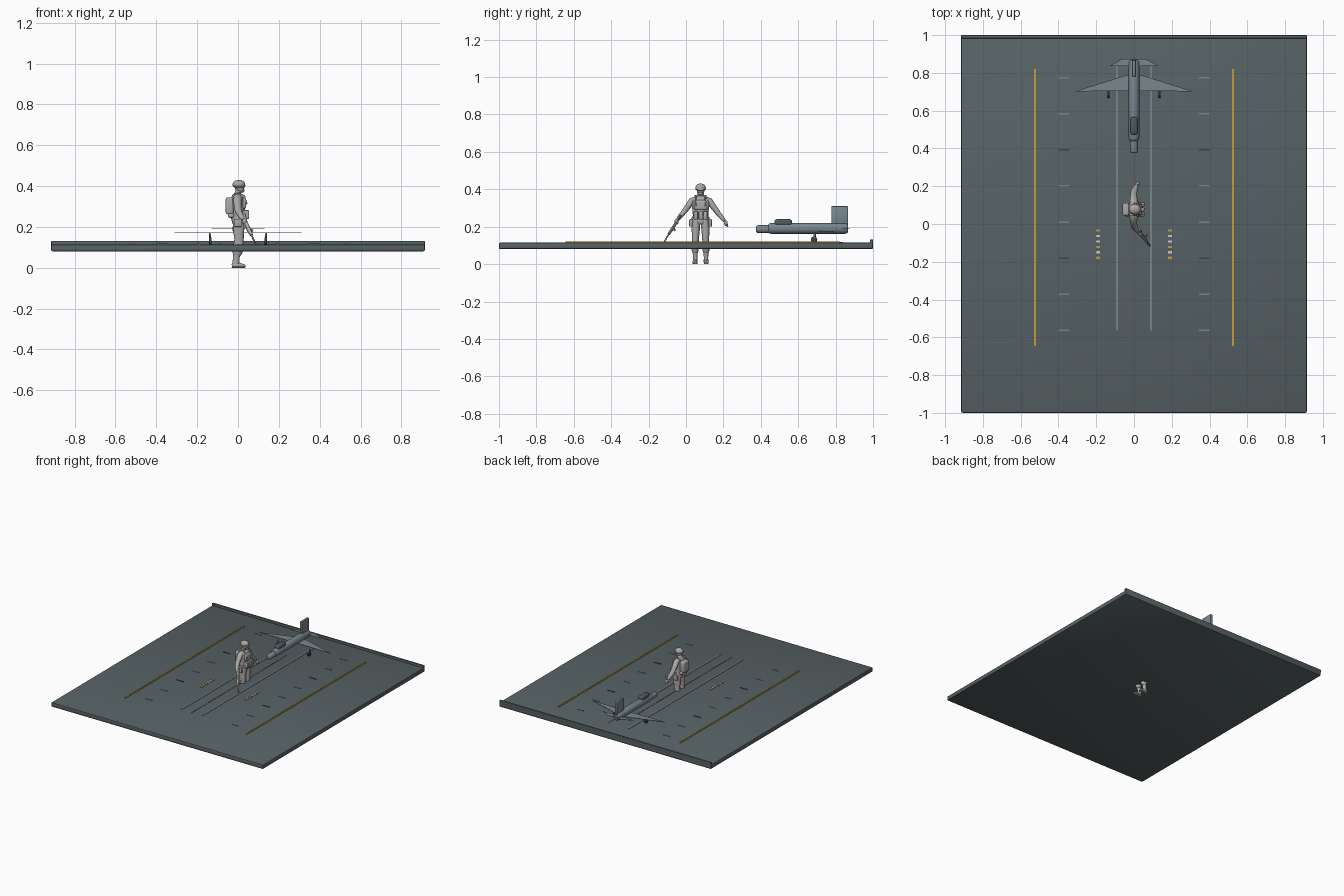
import bpy, bmesh, math
from mathutils import Vector


def mat(name, r, g, b):
    m = bpy.data.materials.new(name)
    m.diffuse_color = (r, g, b, 1)
    return m


DECK = mat("deck slate", 0.095, 0.122, 0.13)
DARK = mat("dark slate", 0.045, 0.058, 0.062)
TRACK = mat("track grey", 0.20, 0.235, 0.25)
YELLOW = mat("marking yellow", 0.56, 0.34, 0.035)
WHITE = mat("marking white", 0.62, 0.60, 0.54)
JET = mat("aircraft grey", 0.19, 0.245, 0.275)
GLASS = mat("canopy dark", 0.075, 0.105, 0.11)
STONE = mat("figure grey", 0.41, 0.40, 0.385)
RUST = mat("slot brown", 0.13, 0.105, 0.09)


def finish(name, bm, material, smooth=False):
    bmesh.ops.recalc_face_normals(bm, faces=bm.faces)
    me = bpy.data.meshes.new(name)
    bm.to_mesh(me)
    bm.free()
    me.materials.append(material)
    ob = bpy.data.objects.new(name, me)
    bpy.context.collection.objects.link(ob)
    if smooth:
        bpy.context.view_layer.objects.active = ob
        ob.select_set(True)
        bpy.ops.object.shade_smooth_by_angle(angle=math.radians(40))
        ob.select_set(False)
    return ob


def box(name, lo, hi, material, bevel=0, seg=2):
    bm = bmesh.new()
    bmesh.ops.create_cube(bm, size=1)
    for v in bm.verts:
        v.co = Vector([(a + b) / 2 + c * (b - a) for a, b, c in zip(lo, hi, v.co)])
    if bevel:
        bmesh.ops.bevel(bm, geom=bm.edges[:], offset=bevel, segments=seg,
                        profile=0.5, affect='EDGES')
    return finish(name, bm, material, bool(bevel))


def tube(name, pts, material, ref=(1, 0, 0), n=14):
    """Loft of ellipses; each point is (x, y, z, radius along ref, other radius)."""
    bm = bmesh.new()
    rings = []
    P = [Vector(p[:3]) for p in pts]
    for i, p in enumerate(pts):
        t = (P[min(i + 1, len(P) - 1)] - P[max(i - 1, 0)]).normalized()
        u = Vector(ref)
        u = (u - t * u.dot(t)).normalized()
        v = t.cross(u)
        rings.append([bm.verts.new(P[i] + u * p[3] * math.cos(a) + v * p[4] * math.sin(a))
                      for a in (2 * math.pi * k / n for k in range(n))])
    for a, b in zip(rings, rings[1:]):
        for k in range(n):
            bm.faces.new((a[k], a[(k + 1) % n], b[(k + 1) % n], b[k]))
    bm.faces.new(rings[0][::-1])
    bm.faces.new(rings[-1])
    return finish(name, bm, material, True)


def ball(name, c, r, material):
    bm = bmesh.new()
    bmesh.ops.create_uvsphere(bm, u_segments=18, v_segments=12, radius=1)
    for v in bm.verts:
        v.co = Vector([a + b * d for a, b, d in zip(c, r, v.co)])
    return finish(name, bm, material, True)


def plate(name, outline, z, th, material):
    bm = bmesh.new()
    f = bm.faces.new([bm.verts.new((x, y, z)) for x, y in outline])
    ext = bmesh.ops.extrude_face_region(bm, geom=[f])["geom"]
    for v in ext:
        if isinstance(v, bmesh.types.BMVert):
            v.co.z += th
    return finish(name, bm, material)


# Deck slab and rear coaming
TOP = 0.115
box("deck", (-0.915, -1, 0.08), (0.915, 1, TOP), DECK, 0.008)
box("rear_lip", (-0.915, 0.983, 0.105), (0.915, 1, 0.131), DECK, 0.003)

# Deck markings
box("centre_slot", (-0.002, -0.58, TOP - 0.002), (0.002, 0.6, TOP + 0.002), RUST)
for s, side in ((-1, "left"), (1, "right")):
    def strip(name, x, w, y0, y1, top, m):
        box(side + name, (s * x - w, y0, TOP - 0.002), (s * x + w, y1, top), m)
    strip("_border_line", 0.525, 0.005, -0.645, 0.82, 0.121, YELLOW)
    strip("_track", 0.09, 0.005, -0.565, 0.84, 0.118, TRACK)
    for i in range(8):
        y = 0.775 - i * 0.1912
        strip("_dash", 0.372, 0.029, y - 0.004, y + 0.004, 0.118,
              DARK if i in (2, 5) else TRACK)
    for i in range(6):
        y = -0.035 - i * 0.0288
        strip("_marker", 0.19, 0.01, y - 0.006, y + 0.006, 0.119,
              YELLOW if i in (0, 3, 5) else WHITE)

# Aircraft body
Z = 0.191
tube("fuselage", [(0, 0.440, Z, 0.020, 0.020), (0, 0.445, Z, 0.025, 0.026),
                  (0, 0.455, Z, 0.028, 0.029), (0, 0.850, Z, 0.028, 0.029),
                  (0, 0.861, Z, 0.025, 0.026), (0, 0.867, Z, 0.019, 0.019)], JET, n=16)
tube("nose", [(0, 0.375, 0.187, 0.014, 0.014), (0, 0.379, 0.187, 0.019, 0.019),
              (0, 0.386, 0.187, 0.021, 0.021), (0, 0.450, 0.187, 0.021, 0.021)], JET, n=16)
box("canopy", (-0.02, 0.473, 0.205), (0.02, 0.567, 0.240), GLASS, 0.012, 3)
box("tail_fin", (-0.01, 0.777, 0.21), (0.01, 0.866, 0.310), JET, 0.003)

# Thin wings and tailplanes
for s, side in ((-1, "left"), (1, "right")):
    plate(side + "_wing", [(0, 0.705), (s * 0.312, 0.702), (s * 0.05, 0.785), (0, 0.79)],
          0.172, 0.003, JET)
    plate(side + "_tailplane", [(0, 0.836), (s * 0.13, 0.836), (s * 0.065, 0.872), (0, 0.875)],
          0.19, 0.003, JET)
    # Landing gear
    tube(side + "_gear_strut", [(s * 0.138, 0.690, 0.170, 0.004, 0.005),
                                (s * 0.136, 0.685, 0.130, 0.005, 0.008)], TRACK, n=8)
    tube(side + "_wheel", [(s * 0.130, 0.685, 0.131, 0.017, 0.017),
                           (s * 0.141, 0.685, 0.131, 0.017, 0.017)], DARK, ref=(0, 1, 0))

# Standing figure, facing +x
CY = 0.078
tube("torso", [(0, CY, 0.215, 0.027, 0.040), (0, CY, 0.235, 0.032, 0.047),
               (0, CY, 0.260, 0.029, 0.041), (0.002, CY, 0.300, 0.035, 0.045),
               (0, CY, 0.335, 0.034, 0.052), (-0.002, CY, 0.355, 0.025, 0.043),
               (0, CY, 0.366, 0.016, 0.020), (0.003, CY, 0.385, 0.014, 0.014)], STONE, n=20)
ball("head", (0.008, CY, 0.393), (0.023, 0.020, 0.028), STONE)
ball("helmet", (0.004, CY, 0.408), (0.031, 0.028, 0.023), STONE)
tube("helmet_brim", [(0.006, CY, 0.400, 0.034, 0.029), (0.006, CY, 0.404, 0.032, 0.028)],
     STONE, n=20)
ball("chin", (0.021, CY, 0.378), (0.012, 0.012, 0.009), STONE)
box("goggles", (0.02, CY - 0.016, 0.392), (0.035, CY + 0.016, 0.401), STONE, 0.003)
box("backpack", (-0.060, CY - 0.034, 0.262), (-0.022, CY + 0.034, 0.345), STONE, 0.010, 3)
box("bedroll", (-0.048, CY - 0.038, 0.245), (-0.020, CY + 0.038, 0.266), STONE, 0.008, 3)
box("chest_plate", (0.01, CY - 0.034, 0.290), (0.040, CY + 0.034, 0.342), STONE, 0.009, 3)
tube("belt", [(0, CY, 0.240, 0.035, 0.048), (0, CY, 0.252, 0.034, 0.047)], STONE, n=20)
for i in range(3):
    y = CY + (i - 1) * 0.026
    box("belt_pouch", (0.022, y - 0.011, 0.238), (0.055, y + 0.011, 0.282), STONE, 0.005)

for s, side in ((-1, "right"), (1, "left")):
    def limb(name, pts):
        tube(side + name, [(x, CY + s * y, z, a, b) for x, y, z, a, b in pts], STONE)
    # Legs with baggy trousers and boots
    limb("_leg", [(0.002, 0.022, 0.235, 0.028, 0.023), (0.003, 0.026, 0.190, 0.028, 0.023),
                  (0.005, 0.027, 0.140, 0.023, 0.019), (0.003, 0.028, 0.115, 0.024, 0.019),
                  (-0.003, 0.029, 0.075, 0.024, 0.019), (-0.006, 0.029, 0.062, 0.019, 0.015)])
    limb("_boot_shaft", [(-0.006, 0.029, 0.070, 0.017, 0.014),
                         (-0.010, 0.029, 0.035, 0.016, 0.012),
                         (-0.010, 0.029, 0.008, 0.020, 0.013)])
    y = CY + s * 0.030
    tube(side + "_boot_foot", [(-0.030, y, 0.010, 0.010, 0.009), (-0.015, y, 0.013, 0.013, 0.012),
                               (0.012, y, 0.012, 0.014, 0.011), (0.030, y, 0.009, 0.012, 0.008),
                               (0.037, y, 0.007, 0.006, 0.005)], STONE, ref=(0, 1, 0))
    box(side + "_sole", (-0.031, y - 0.013, 0), (0.036, y + 0.013, 0.006), STONE, 0.002)
    y = CY + s * 0.052
    box(side + "_hip_pouch", (-0.018, y - 0.009, 0.200), (0.018, y + 0.009, 0.240), STONE, 0.005)
    # Shoulder straps
    tube(side + "_strap", [(-0.034, CY + s * 0.026, 0.315, 0.004, 0.007),
                           (-0.022, CY + s * 0.026, 0.355, 0.004, 0.007),
                           (0.005, CY + s * 0.026, 0.366, 0.007, 0.004),
                           (0.028, CY + s * 0.026, 0.350, 0.004, 0.007),
                           (0.040, CY + s * 0.026, 0.310, 0.004, 0.007)],
         STONE, ref=(0, 1, 0), n=8)

# Arms and hands
tube("right_arm", [(-0.002, 0.052, 0.348, 0.018, 0.014), (-0.002, 0.032, 0.338, 0.021, 0.019),
                   (-0.002, 0.006, 0.302, 0.018, 0.016), (0.002, -0.014, 0.276, 0.017, 0.014),
                   (0.018, -0.037, 0.248, 0.013, 0.011), (0.026, -0.045, 0.237, 0.009, 0.008)], STONE)
ball("right_hand", (0.032, -0.050, 0.227), (0.012, 0.011, 0.015), STONE)
tube("left_arm", [(-0.002, 0.104, 0.348, 0.018, 0.014), (-0.002, 0.124, 0.338, 0.021, 0.019),
                  (-0.002, 0.150, 0.302, 0.018, 0.016), (0.000, 0.172, 0.272, 0.017, 0.014),
                  (0.010, 0.197, 0.242, 0.013, 0.011), (0.014, 0.206, 0.231, 0.009, 0.008)], STONE)
ball("left_hand", (0.018, 0.213, 0.219), (0.013, 0.009, 0.015), STONE)
tube("left_fingers", [(0.018, 0.215, 0.220, 0.009, 0.006), (0.022, 0.223, 0.200, 0.005, 0.004)],
     STONE, n=8)

# Rifle held low in the right hand
tube("rifle_body", [(0.026, -0.030, 0.262, 0.011, 0.006), (0.036, -0.050, 0.225, 0.010, 0.007),
                    (0.055, -0.078, 0.182, 0.011, 0.008), (0.066, -0.092, 0.160, 0.008, 0.007)],
     STONE, n=8)
tube("rifle_barrel", [(0.064, -0.090, 0.163, 0.004, 0.004), (0.084, -0.115, 0.122, 0.004, 0.004)],
     STONE, n=8)
tube("rifle_magazine", [(0.050, -0.068, 0.195, 0.007, 0.005), (0.072, -0.060, 0.180, 0.006, 0.005)],
     STONE, ref=(0, 0, 1), n=8)
